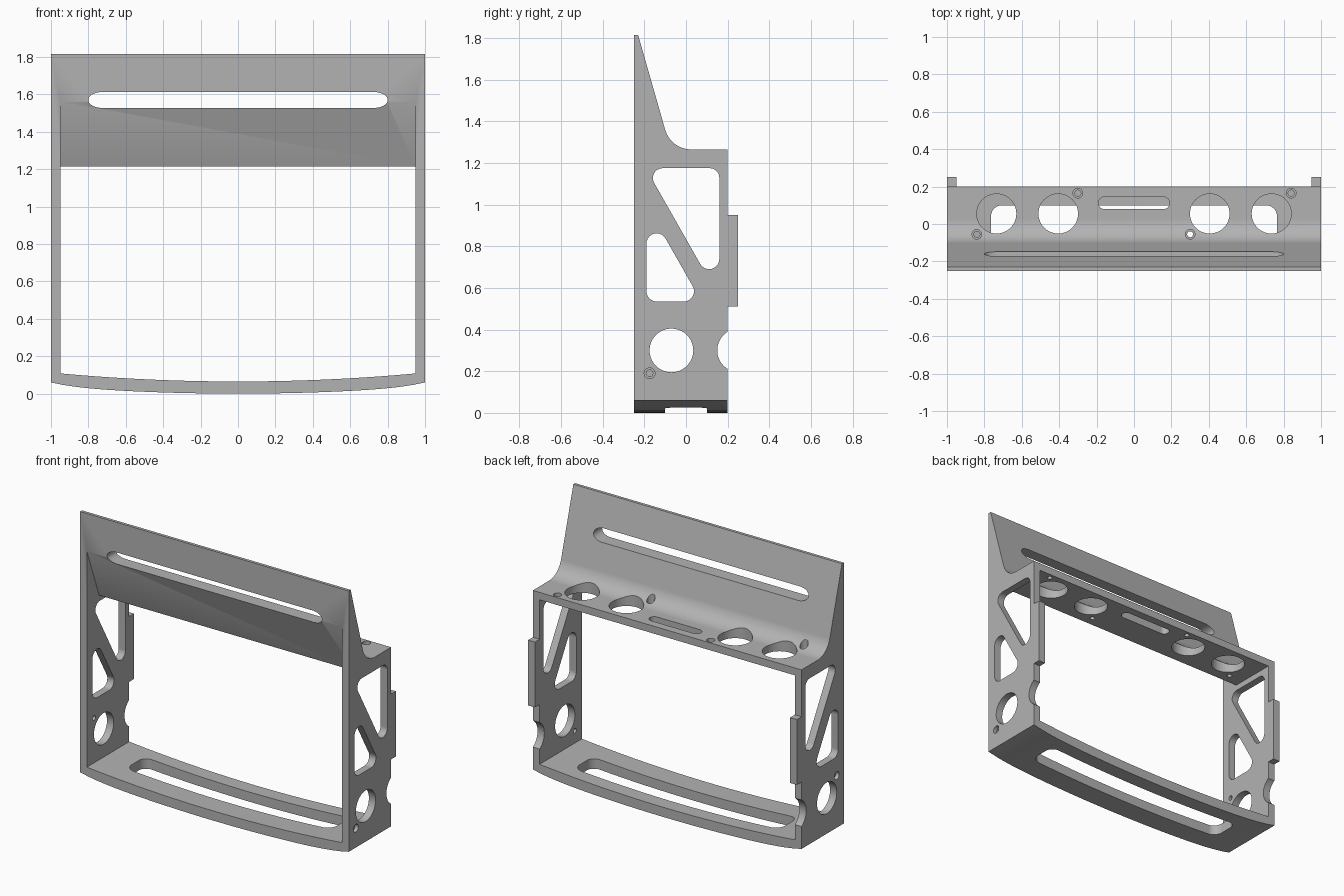
import bpy, bmesh, math
from mathutils import Vector

if "Cube" in bpy.data.objects:
    bpy.data.objects.remove(bpy.data.objects["Cube"])

grey = bpy.data.materials.new("plain grey")
grey.use_nodes = True
grey.diffuse_color = (0.45, 0.45, 0.45, 1)
grey.node_tree.nodes["Principled BSDF"].inputs["Base Color"].default_value = grey.diffuse_color


def rounded(corners, steps=10):
    """Closed outline from (u, v, radius) corners, with tangent arcs."""
    out = []
    n = len(corners)
    for i, (u, v, r) in enumerate(corners):
        p = Vector((u, v))
        if r == 0:
            out.append(p)
            continue
        a = (Vector(corners[i - 1][:2]) - p).normalized()
        b = (Vector(corners[(i + 1) % n][:2]) - p).normalized()
        half = a.angle(b) / 2
        centre = p + (a + b).normalized() * (r / math.sin(half))
        start = p + a * (r / math.tan(half)) - centre
        end = p + b * (r / math.tan(half)) - centre
        sweep = math.pi - 2 * half
        for k in range(steps + 1):
            t = k / steps
            w = (start * math.sin((1 - t) * sweep) + end * math.sin(t * sweep)) / math.sin(sweep)
            out.append(centre + w)
    return out


def box(u0, u1, v0, v1, r=0.0):
    return rounded([(u0, v0, r), (u1, v0, r), (u1, v1, r), (u0, v1, r)])


def circle(u, v, r, n=40):
    return [Vector((u + r * math.cos(math.tau * k / n), v + r * math.sin(math.tau * k / n)))
            for k in range(n)]


def prism(name, outline, axis, lo, hi):
    """Extrude an outline along x (yz), y (xz) or z (xy)."""
    place = {"x": lambda p, d: (d, p.x, p.y),
             "y": lambda p, d: (p.x, d, p.y),
             "z": lambda p, d: (p.x, p.y, d)}[axis]
    bm = bmesh.new()
    low = [bm.verts.new(place(p, lo)) for p in outline]
    high = [bm.verts.new(place(p, hi)) for p in outline]
    bm.faces.new(low)
    bm.faces.new(high)
    for i in range(len(low)):
        j = (i + 1) % len(low)
        bm.faces.new((low[i], low[j], high[j], high[i]))
    bmesh.ops.recalc_face_normals(bm, faces=bm.faces)
    mesh = bpy.data.meshes.new(name)
    bm.to_mesh(mesh)
    bm.free()
    mesh.materials.append(grey)
    obj = bpy.data.objects.new(name, mesh)
    bpy.context.collection.objects.link(obj)
    return obj


# Body: side silhouette with sloped crest, fillet and rear tabs
frame = prism("frame", rounded([
    (-0.25, -0.1, 0), (0.2, -0.1, 0), (0.2, 0.51, 0), (0.25, 0.51, 0),
    (0.25, 0.95, 0), (0.2, 0.95, 0), (0.2, 1.265, 0), (-0.073, 1.265, 0.131),
    (-0.23, 1.815, 0), (-0.25, 1.815, 0)], 14), "x", -1, 1)
bpy.context.view_layer.objects.active = frame
frame.select_set(True)


def combine(cutter, operation="DIFFERENCE"):
    cutter.hide_render = True
    mod = frame.modifiers.new("cut", "BOOLEAN")
    mod.operation = operation
    mod.solver = "EXACT"
    mod.object = cutter
    bpy.ops.object.modifier_apply(modifier=mod.name)
    bpy.data.objects.remove(cutter)


def cut(outline, axis, lo, hi):
    combine(prism("cutter", outline, axis, lo, hi))


# Bowed underside and the open middle
spans = [-1 + k / 16 for k in range(33)]
under = [Vector((x, 0.04 * x * x + 0.02 * x ** 8)) for x in spans]
combine(prism("bow", under + [Vector((1, 2)), Vector((-1, 2))], "y", -1, 1), "INTERSECT")
floor = [Vector((0.95 * x, 0.065 + 0.043 * x * x)) for x in spans]
cut(floor + [Vector((0.95, 1.215)), Vector((-0.95, 1.215))], "y", -0.5, 0.5)

# Sloped recess behind the front edge
cut(rounded([(-0.3, 1.6925, 0), (-0.12, 1.215, 0), (-0.12, 1.0, 0), (-0.3, 1.0, 0)]),
    "x", -0.95, 0.95)

# Crest slot with elongated ends
crest = box(-0.8, 0.8, -0.0701, 0.0701, 0.07)
cut([Vector((p.x, 1.57 + 0.6 * p.y)) for p in crest], "y", -0.5, 0.3)

# Floor slot
cut(box(-0.765, 0.765, -0.1, 0.1, 0.06), "z", -0.2, 0.4)

# Shelf openings
for x in (-0.735, -0.405, 0.405, 0.735):
    cut(circle(x, 0.055, 0.106), "z", 1.1, 1.7)
cut(box(-0.19, 0.19, 0.079, 0.145, 0.0329), "z", 1.1, 1.7)

# Side wall openings, through both walls
cut(rounded([(0.16, 1.175, 0.047), (-0.193, 1.175, 0.047), (0.16, 0.554, 0.049)]), "x", -2, 2)
cut(rounded([(-0.19, 0.535, 0.049), (0.074, 0.535, 0.049), (-0.19, 0.998, 0.049)]), "x", -2, 2)
cut(circle(-0.07, 0.3, 0.105), "x", -2, 2)
cut(circle(0.255, 0.3, 0.105), "x", -2, 2)

# Counterbored screw holes in the shelf
for x, y in ((-0.84, -0.055), (0.3, -0.055), (-0.3, 0.165), (0.84, 0.165)):
    cut(circle(x, y, 0.016, 20), "z", 1.1, 1.5)
    cut(circle(x, y, 0.026, 24), "z", 1.24, 1.5)

# Counterbored screw holes in the walls
for side, z in ((1, 0.19), (-1, 0.41)):
    for r, depth in ((0.016, 0.9), (0.026, 0.975)):
        cut(circle(-0.175, z, r, 24), "x", *sorted((side * depth, side * 1.1)))

# Smooth curves, crisp corners
bpy.ops.object.shade_smooth_by_angle(angle=math.radians(30))
weighted = frame.modifiers.new("even shading", "WEIGHTED_NORMAL")
weighted.keep_sharp = True
